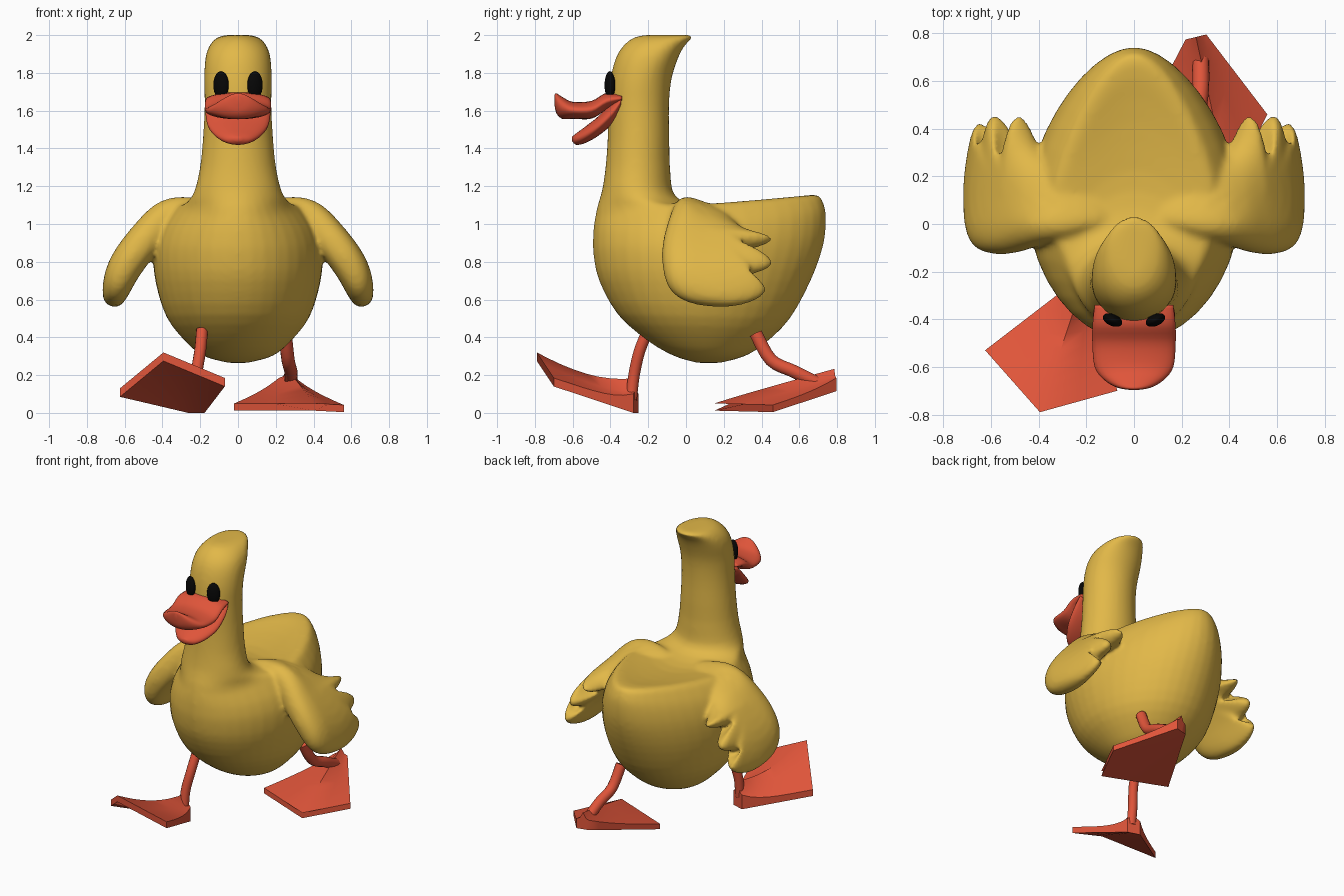
import bpy, bmesh, math
from mathutils import Vector

if "Cube" in bpy.data.objects:
    bpy.data.objects.remove(bpy.data.objects["Cube"])


def material(name, rgb):
    m = bpy.data.materials.new(name)
    m.diffuse_color = (*rgb, 1)
    m.use_nodes = True
    m.node_tree.nodes["Principled BSDF"].inputs["Base Color"].default_value = m.diffuse_color
    return m


YELLOW = material("yellow feathers", (0.76, 0.48, 0.065))
ORANGE = material("orange red skin", (0.74, 0.09, 0.042))
BLACK = material("black", (0.002, 0.002, 0.002))


def cat(pts, t, closed=False):
    """Catmull-Rom point at parameter t, one unit per control point."""
    n = len(pts)
    i = math.floor(t) if closed else max(0, min(n - 2, math.floor(t)))
    f = t - i
    pick = lambda k: pts[k % n] if closed else pts[max(0, min(n - 1, k))]
    return [0.5 * (2 * b + (c - a) * f + (2 * a - 5 * b + 4 * c - d) * f * f
                   + (3 * b - a - 3 * c + d) * f ** 3)
            for a, b, c, d in zip(pick(i - 1), pick(i), pick(i + 1), pick(i + 2))]


def samples(pts, per, closed=False):
    n = len(pts) if closed else len(pts) - 1
    return [cat(pts, k / per, closed) for k in range(n * per + (not closed))]


def loft(bm, rings):
    """Bridge equal-sized rings and close both ends."""
    rows = [[bm.verts.new(p) for p in r] for r in rings]
    n = len(rows[0])
    for a, b in zip(rows, rows[1:]):
        for i in range(n):
            j = (i + 1) % n
            bm.faces.new((a[i], a[j], b[j], b[i]))
    bm.faces.new(rows[0])
    bm.faces.new(rows[-1])


def finish(bm, name, mat, sharp=None):
    bmesh.ops.recalc_face_normals(bm, faces=bm.faces)
    me = bpy.data.meshes.new(name)
    bm.to_mesh(me)
    bm.free()
    me.materials.append(mat)
    for p in me.polygons:
        p.use_smooth = True
    if sharp:
        me.set_sharp_from_angle(angle=math.radians(sharp))
    ob = bpy.data.objects.new(name, me)
    bpy.context.collection.objects.link(ob)
    return ob


# Body, neck and head: tilted rings (front y, front z, back y, back z, half width, tail pinch)
body = [
    (0.06, .265, .18, .265, .05, 0), (-.06, .30, .31, .30, .18, 0),
    (-.20, .38, .42, .37, .275, 0), (-.36, .52, .55, .50, .38, .03),
    (-.46, .70, .66, .70, .438, .1), (-.49, .84, .725, .88, .45, .18),
    (-.492, .93, .742, 1.02, .425, .24), (-.488, .99, .728, 1.11, .385, .3),
    (-.48, 1.04, .675, 1.155, .345, .33), (-.47, 1.09, .43, 1.115, .305, .25),
    (-.455, 1.14, .14, 1.09, .27, .1), (-.44, 1.20, -.05, 1.14, .232, 0),
    (-.425, 1.31, -.083, 1.28, .202, 0), (-.415, 1.45, -.088, 1.45, .186, 0),
    (-.41, 1.62, -.09, 1.62, .177, 0), (-.40, 1.76, -.078, 1.76, .179, 0),
    (-.375, 1.87, -.045, 1.87, .173, -.1), (-.335, 1.94, -.01, 1.94, .152, -.15),
    (-.28, 1.985, .035, 1.99, .108, -.15), (-.22, 2.0, .02, 2.002, .05, 0)]
bm = bmesh.new()
rings = []
for fy, fz, by, bz, w, pinch in samples(body, 3):
    ring = []
    for k in range(40):
        a = math.tau * k / 40
        c = math.cos(a)
        t = (1 + c) / 2
        ring.append((w * math.sin(a) * (1 - pinch * max(0, c)),
                     fy + (by - fy) * t, fz + (bz - fz) * t))
    rings.append(ring)
loft(bm, rings)

# Wings: a feathered outline (y, distance along arm) draped over an arched arm path (x, z)
arm = [(0, 1.0), (.18, 1.05), (.36, 1.045), (.495, .915), (.61, .75), (.67, .565)]
outline = [
    (.02, .02), (-.05, .20), (-.08, .38), (-.12, .56), (-.125, .70), (-.09, .82),
    (.02, .895), (.2, .93), (.35, .89), (.425, .83), (.37, .79), (.25, .77),
    (.36, .75), (.45, .71), (.43, .66), (.275, .61), (.38, .585), (.455, .55),
    (.44, .51), (.34, .45), (.27, .36), (.15, .14)]
edge = samples(outline, 4, True)
cy, cu, thick = .1, .52, .09
for side in (1, -1):
    layers = [math.sin(k / 10 * math.pi / 2) for k in range(11)]
    layers[0] = .03
    rings = []
    for sign, scales in ((1, layers), (-1, layers[-2::-1])):
        for s in scales:
            ring = []
            for y, u in edge:
                yy = cy + (y - cy) * s
                uu = cu + (u - cu) * s
                # thinner towards the trailing feathers
                off = sign * math.sqrt(max(0, 1 - s ** 5)) * thick * (1.05 - .9 * max(0, yy))
                x, z = cat(arm, uu / .185)
                x2, z2 = cat(arm, uu / .185 + .05)
                nx, nz = Vector((z - z2, x2 - x)).normalized()
                # the shoulder slopes down behind its front ridge
                drop = .25 * max(0, yy) * max(0, min(1, (.55 - uu) / .15))
                ring.append((side * (x + nx * off), yy, z + nz * off - drop))
            rings.append(ring)
    loft(bm, rings)
ob = finish(bm, "body_with_wings", YELLOW)
mod = ob.modifiers.new("blend", 'REMESH')
mod.mode = 'VOXEL'
mod.voxel_size = .014
mod.use_smooth_shade = True
mod = ob.modifiers.new("soften", 'SMOOTH')
mod.factor = .5
mod.iterations = 8

# Bill halves: (y, centre z, half width, half height)
bills = {
    "upper_bill": [(-.34, 1.665, .165, .025), (-.42, 1.65, .174, .045),
                   (-.5, 1.605, .175, .047), (-.6, 1.602, .165, .045),
                   (-.655, 1.615, .125, .058), (-.687, 1.64, .07, .052),
                   (-.697, 1.66, .015, .02)],
    "lower_bill": [(-.345, 1.65, .165, .04), (-.385, 1.595, .172, .06),
                   (-.46, 1.522, .16, .052), (-.53, 1.474, .12, .044),
                   (-.58, 1.45, .072, .031), (-.603, 1.45, .02, .012)]}
for name, stations in bills.items():
    bm = bmesh.new()
    loft(bm, [[(w * math.cos(math.tau * k / 28), y, z + h * math.sin(math.tau * k / 28))
               for k in range(28)] for y, z, w, h in samples(stations, 4)])
    finish(bm, name, ORANGE)

# Eyes
for side, label in ((1, "left"), (-1, "right")):
    bpy.ops.mesh.primitive_uv_sphere_add(segments=24, ring_count=14, radius=1,
                                         location=(side * .09, -.403, 1.735),
                                         rotation=(0, 0, side * .4))
    eye = bpy.context.object
    eye.name = label + "_eye"
    eye.scale = (.043, .025, .074)
    eye.data.materials.append(BLACK)
    bpy.ops.object.shade_smooth()


# Webbed feet: fan from heel to three toes with a ridge running down the middle
def foot(name, heel, left, toe, right, rise, power, t):
    heel, left, toe, right = map(Vector, (heel, left, toe, right))
    across = Vector((right.x - left.x, right.y - left.y, 0)).normalized() * .045
    up = Vector((0, 0, 1))
    rings = []
    for k in range(9):
        s = k / 8
        L = (heel - across).lerp(left, s)
        R = (heel + across).lerp(right, s)
        M = heel.lerp(toe, s)
        h = rise * (1 - s) ** power
        side_h = t + .4 * h * (1 - s) ** 2
        ridge = M + up * (t + h)
        ring = [L, M, R, R + up * side_h]
        ring += [(R + up * side_h).lerp(ridge, .5) - up * h * .2, ridge,
                 (L + up * side_h).lerp(ridge, .5) - up * h * .2, L + up * side_h]
        rings.append(ring)
    bm = bmesh.new()
    loft(bm, rings)
    finish(bm, name, ORANGE, 50)


foot("front_foot", (-.22, -.265, .0), (-.625, -.53, .085), (-.395, -.79, .275),
     (-.07, -.70, .14), .14, 2.5, .045)
foot("rear_foot", (.26, .785, .115), (-.02, .32, .012), (.40, .15, .012),
     (.56, .46, .004), .08, .9, .038)


# Legs
def leg(name, pts, r):
    bm = bmesh.new()
    path = [Vector(p) for p in samples(pts, 4)]
    rings = []
    for i, p in enumerate(path):
        d = (path[min(i + 1, len(path) - 1)] - path[max(i - 1, 0)]).normalized()
        v = d.cross(Vector((1, 0, 0))).normalized()
        u = v.cross(d)
        rings.append([p + (u * math.cos(a) + v * math.sin(a)) * r
                      for a in (math.tau * k / 14 for k in range(14))])
    loft(bm, rings)
    finish(bm, name, ORANGE, 60)


leg("front_leg", [(-.19, -.2, .44), (-.2, -.245, .33), (-.22, -.275, .2), (-.22, -.29, .07)], .031)
leg("rear_leg", [(.25, .37, .42), (.265, .45, .28), (.28, .57, .22), (.28, .69, .16)], .035)
